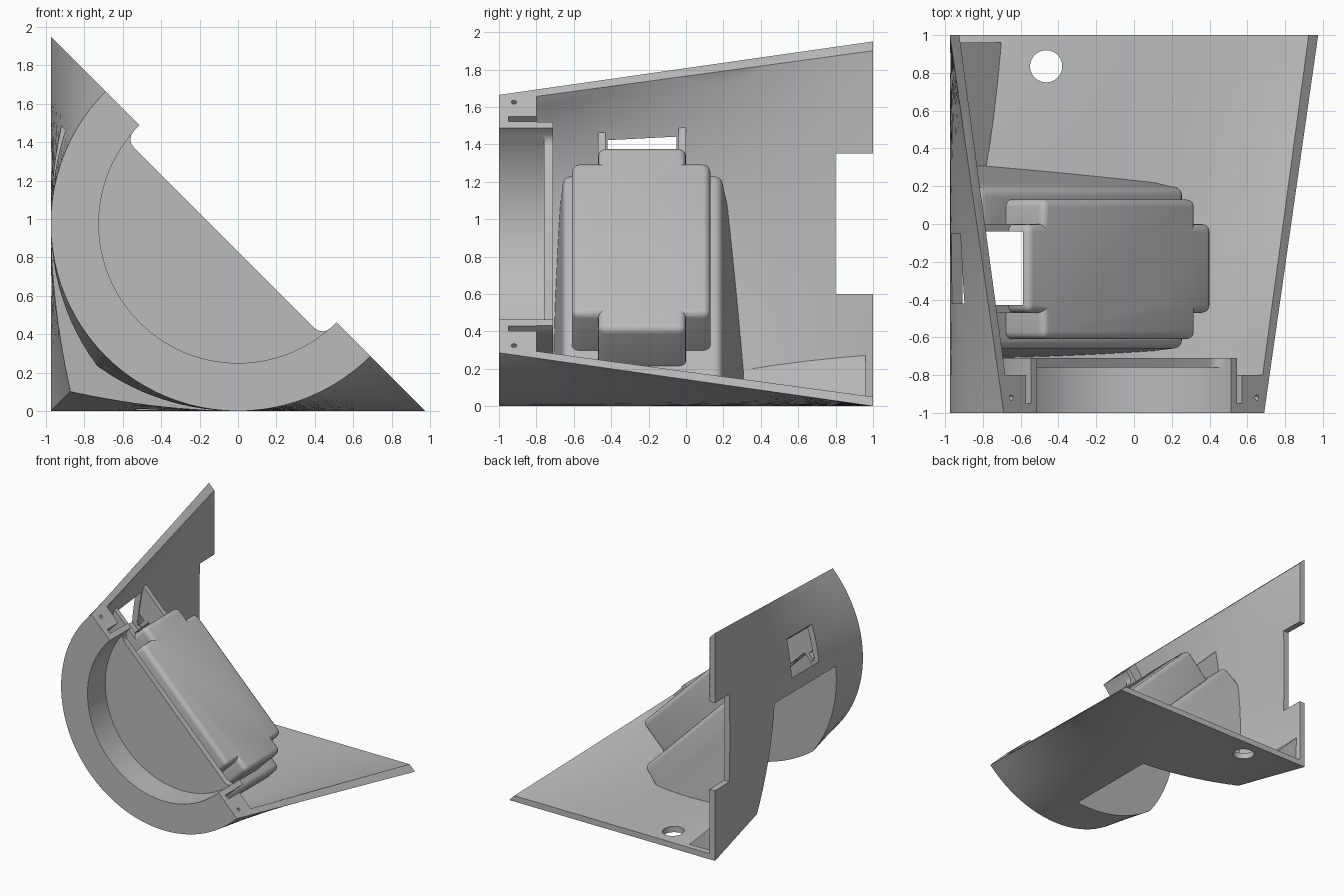
import bpy, bmesh, math
from mathutils import Matrix, Vector

if "Cube" in bpy.data.objects:
    bpy.data.objects.remove(bpy.data.objects["Cube"])

R = 0.975            # half width of the square end, radius of the round end
STEPS, SIDE = 10, 24
# Slanted frame: x along the cut plane, y along the duct, z out of the cut plane
SLANT = Matrix.Translation((0, 0, R)) @ Matrix.Rotation(math.pi / 4, 4, 'Y')

grey = bpy.data.materials.new("plain grey")
grey.use_nodes = True
grey.diffuse_color = (0.5, 0.5, 0.5, 1)
grey.node_tree.nodes["Principled BSDF"].inputs["Base Color"].default_value = (0.5, 0.5, 0.5, 1)


def make(name, bm):
    bmesh.ops.recalc_face_normals(bm, faces=bm.faces)
    mesh = bpy.data.meshes.new(name)
    bm.to_mesh(mesh)
    bm.free()
    obj = bpy.data.objects.new(name, mesh)
    bpy.context.collection.objects.link(obj)
    return obj


def block(name, x, y, z, y_low=None, bevel=0, frame=SLANT):
    """Box between limits; y_low gives other y limits at the bottom for draft."""
    bm = bmesh.new()
    bmesh.ops.create_cube(bm, size=1)
    for v in bm.verts:
        i, j, k = (int(c > 0) for c in v.co)
        v.co = Vector((x[i], (y if k or not y_low else y_low)[j], z[k]))
    if bevel:
        bmesh.ops.bevel(bm, geom=bm.edges[:], offset=bevel, segments=4,
                        profile=0.5, affect='EDGES')
    bmesh.ops.transform(bm, matrix=frame, verts=bm.verts)
    return make(name, bm)


def rod(name, radius, start, end, sides=48):
    start, end = Vector(start), Vector(end)
    bm = bmesh.new()
    bmesh.ops.create_cone(bm, cap_ends=True, segments=sides, radius1=radius,
                          radius2=radius, depth=(end - start).length)
    turn = (end - start).to_track_quat('Z', 'Y').to_matrix().to_4x4()
    bmesh.ops.transform(bm, matrix=Matrix.Translation((start + end) / 2) @ turn, verts=bm.verts)
    return make(name, bm)


def duct(name, r, y0, y1):
    """Solid that blends from a circle at the front to a square at the back."""
    bm = bmesh.new()
    rings = []
    for s in range(STEPS + 1):
        y = y0 + (y1 - y0) * s / STEPS
        f = (y + 1) / 2
        ring = []
        for side in range(4):
            turn = Matrix.Rotation(side * math.pi / 2, 4, 'Y')
            for i in range(SIDE):
                t = 2 * i / SIDE - 1
                ang = t * math.pi / 4
                p = Vector((r * ((1 - f) * math.sin(ang) + f * t), y,
                            r * ((1 - f) * math.cos(ang) + f)))
                ring.append(bm.verts.new(turn @ p + Vector((0, 0, R))))
        rings.append(ring)
    for a, b in zip(rings, rings[1:]):
        for i in range(len(a)):
            j = (i + 1) % len(a)
            bm.faces.new((a[i], a[j], b[j], b[i]))
    bm.faces.new(rings[0])
    bm.faces.new(rings[-1])
    return make(name, bm)


def cut(target, tool):
    mod = target.modifiers.new("cut", 'BOOLEAN')
    mod.operation, mod.solver, mod.object = 'DIFFERENCE', 'EXACT', tool
    bpy.context.view_layer.objects.active = target
    bpy.ops.object.modifier_apply(modifier=mod.name)
    bpy.data.objects.remove(tool)


TOP, BASE, WALL = -0.1025, -0.385, 0.04     # heights in the slanted frame

# Hollow space of the duct, less everything that stands inside it
void = duct("void", R - 0.05, -0.8, 1.02)
fittings = [
    rod("cup", 0.77, (0, -0.9, R), (0, -0.71, R), 96),
    block("cradle", (-0.767, 0.767), (-0.655, 0.19), (-1.6, BASE), (-0.76, 0.375), 0.04),
    block("case", (-0.573, 0.573), (-0.61, 0.13), (-0.6, TOP), bevel=0.04),
    block("case_tabs", (-0.69, 0.69), (-0.47, 0.0), (-0.45, TOP), bevel=0.04),
    block("corner_fill", (-1, 1), (0.28, 0.96), (-2, -1.149)),
    block("arm_rear", (-1.1, -0.55), (-WALL, 0), (-0.45, -0.25)),
    block("arm_front", (-1.1, -0.55), (-0.47, -0.43), (-0.45, -0.25)),
]
for part in fittings:
    cut(void, part)

housing = duct("housing", R, -1, 1)
cut(housing, void)

# Slanted cut plane, front bore and relief of the cup floor
cutters = [
    block("half_space", (-3, 3), (-2, 2), (0, 4)),
    rod("bore", 0.725, (0, -1.2, R), (0, -0.76, R), 96),
    block("cup_relief", (-0.725, 0.725), (-1.3, -0.63), (TOP, 0.5), bevel=0.06),
    # Compartment that opens through the lower corner
    block("compartment", (-0.735, 0.735), (-0.615, 0.16), (-1.6, BASE - WALL), (-0.72, 0.345)),
    block("case_hollow", (-0.533, 0.533), (-0.57, 0.09), (-0.5, TOP - WALL)),
    block("tab_hollow", (-0.8, 0.65), (-0.43, -WALL), (-0.51, TOP - WALL)),
    block("cable_window", (-1.4, -0.5), (-0.42, -0.05), (-0.55, -0.29)),
    # Back wall notch and floor hole
    block("wall_notch", (-1.2, -0.7), (0.8, 1.2), (0.6, 1.35), frame=Matrix()),
    rod("floor_hole", 0.085, (-0.465, 0.835, -0.2), (-0.465, 0.835, 0.2)),
]
# Slots and screw holes in the two flange ends
for s in (-1, 1):
    cutters.append(block("slot", sorted((s * 0.772, s * 0.81)), (-0.95, -0.78), (-0.12, 0.1)))
    spot = SLANT @ Vector((s * 0.92, -0.92, 0))
    axis = Vector((0.1, 0, 0.1))
    cutters.append(rod("screw_hole", 0.014, spot - axis, spot + axis, 16))
for tool in cutters:
    cut(housing, tool)

housing.data.materials.clear()
housing.data.materials.append(grey)
for f in housing.data.polygons:
    f.material_index = 0
bpy.ops.object.select_all(action='DESELECT')
housing.select_set(True)
bpy.context.view_layer.objects.active = housing
bpy.ops.object.shade_smooth_by_angle(angle=math.radians(30))
